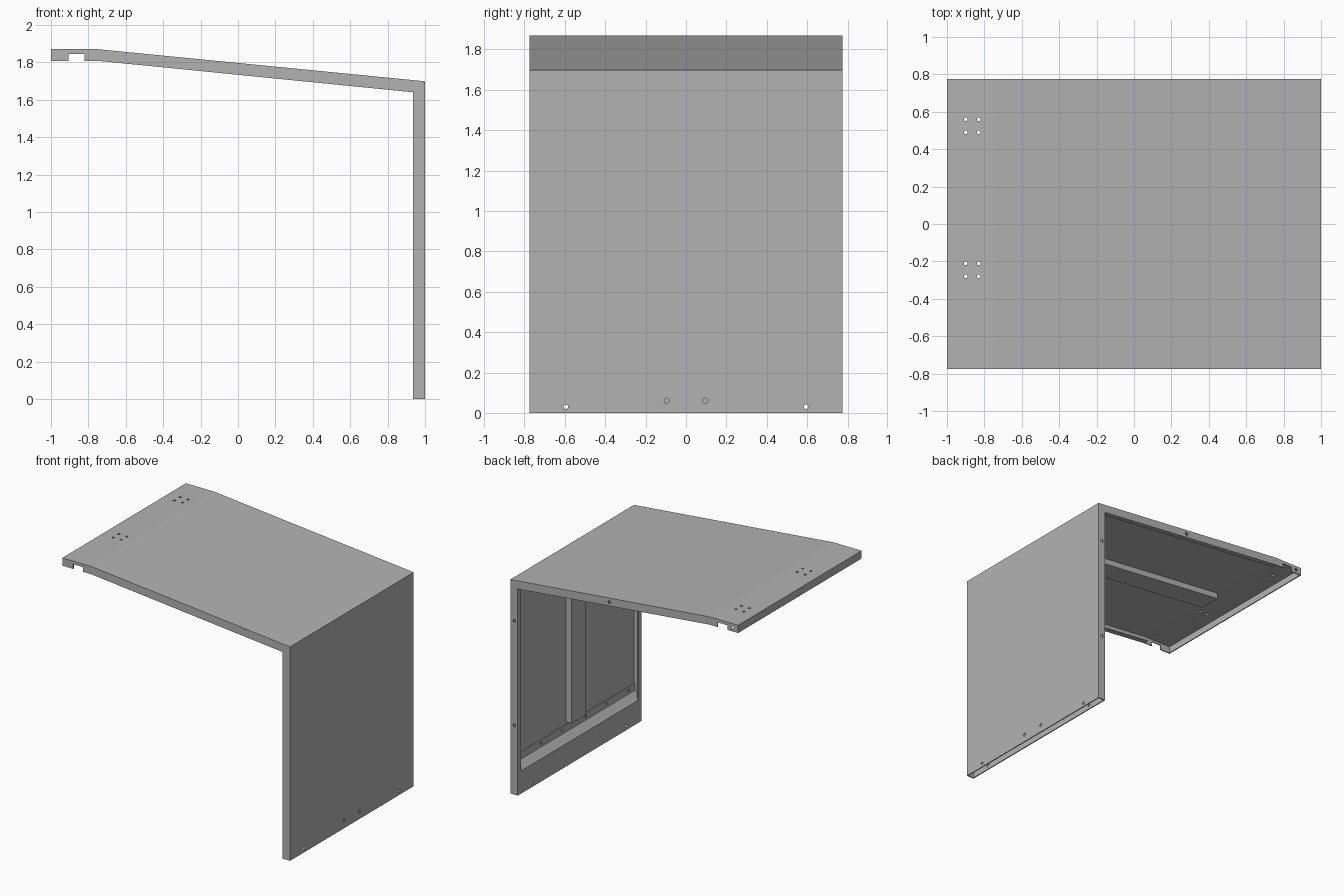
import bpy, bmesh
from mathutils import Matrix, Vector

cube = bpy.data.objects.get("Cube")
if cube:
    bpy.data.objects.remove(cube, do_unlink=True)

T = 0.008      # sheet thickness
W = 0.775      # half depth
D = 0.062      # flange depth
LIP = 0.04     # return lip width
BEND, INNER = -0.75, 0.935
INNER_TOP = 1.64

grey = bpy.data.materials.new("sheet_grey")
grey.use_nodes = True
COLOUR = (0.45, 0.45, 0.45, 1)
grey.diffuse_color = COLOUR
grey.node_tree.nodes["Principled BSDF"].inputs["Base Color"].default_value = COLOUR


def roof(x, drop=0.0):
    """Point on the roof surface at x, lowered by drop."""
    return (x, 1.87 - max(0, x - BEND) * 0.098 - drop)


def finish(name, bm):
    bmesh.ops.recalc_face_normals(bm, faces=bm.faces[:])
    mesh = bpy.data.meshes.new(name)
    bm.to_mesh(mesh)
    bm.free()
    mesh.materials.append(grey)
    obj = bpy.data.objects.new(name, mesh)
    bpy.context.collection.objects.link(obj)
    return obj


def prism(name, outline, y0, y1):
    """Extrude an x-z outline along y."""
    bm = bmesh.new()
    face = bm.faces.new([bm.verts.new((x, y0, z)) for x, z in outline])
    ext = bmesh.ops.extrude_face_region(bm, geom=[face])
    verts = [g for g in ext["geom"] if isinstance(g, bmesh.types.BMVert)]
    bmesh.ops.translate(bm, verts=verts, vec=(0, y1 - y0, 0))
    return finish(name, bm)


def rect(x0, x1, z0, z1):
    return [(x0, z0), (x1, z0), (x1, z1), (x0, z1)]


def drill(obj, centres, radius, axis, depth):
    """Cut round holes through a part."""
    bm = bmesh.new()
    turn = Vector((0, 0, 1)).rotation_difference(Vector(axis)).to_matrix().to_4x4()
    for c in centres:
        bmesh.ops.create_cone(bm, cap_ends=True, segments=16, radius1=radius,
                              radius2=radius, depth=depth,
                              matrix=Matrix.Translation(c) @ turn)
    cutter = finish("hole_cutter", bm)
    cutter.hide_render = True
    mod = obj.modifiers.new("holes", 'BOOLEAN')
    mod.operation, mod.solver, mod.object = 'DIFFERENCE', 'EXACT', cutter
    bpy.context.view_layer.objects.active = obj
    bpy.ops.object.modifier_apply(modifier=mod.name)
    bpy.data.objects.remove(cutter, do_unlink=True)


X, Y, Z = (1, 0, 0), (0, 1, 0), (0, 0, 1)

# Roof skin with mounting holes near the free edge
roof_skin = prism("roof_skin", [roof(-1), roof(BEND), roof(1),
                                roof(1, T), roof(BEND, T), roof(-1, T)], -W, W)
drill(roof_skin, [(x, y, 1.865) for x in (-0.9, -0.83)
                  for y in (0.56, 0.49, -0.21, -0.28)], 0.01, Z, 0.1)

# Wall skin with base holes
wall_skin = prism("wall_skin", rect(1 - T, 1, 0, roof(1, T)[1]), -W, W)
drill(wall_skin, [(1, y, 0.06) for y in (-0.095, 0.095)], 0.013, X, 0.1)
bolts = [(0.97, y, 0.03) for y in (-0.595, 0.595)]
drill(wall_skin, bolts, 0.011, X, 0.2)

# Side flanges and return lips, front and back
notch_top = 1.845
roof_edge = [roof(-1, T), roof(BEND, T), roof(1 - T, T), (INNER, INNER_TOP),
             roof(BEND, D), roof(-0.82, D), (-0.82, notch_top),
             (-0.905, notch_top), roof(-0.905, D), roof(-1, D)]
wall_edge = [(INNER, 0), (1 - T, 0), roof(1 - T, T), (INNER, INNER_TOP)]
roof_lip = [roof(BEND, D), (INNER, INNER_TOP), (INNER, INNER_TOP + T), roof(BEND, D - T)]
wall_lip = rect(INNER, INNER + T, 0.18, INNER_TOP)
for side, s in (("front", -1), ("back", 1)):
    outer, inner, lip = s * W, s * (W - T), s * (W - LIP)
    roof_flange = prism(side + "_roof_flange", roof_edge, inner, outer)
    wall_flange = prism(side + "_wall_flange", wall_edge, inner, outer)
    prism(side + "_roof_lip", roof_lip, lip, inner)
    prism(side + "_wall_lip", wall_lip, lip, inner)
    if s > 0:
        drill(roof_flange, [(0.13, W, roof(0.13, 0.033)[1]),
                            (-0.95, W, 1.838)], 0.012, Y, 0.05)
        drill(wall_flange, [(0.965, W, z) for z in (0.55, 1.38)], 0.012, Y, 0.05)

# Free edge flange and mitred corner plate
prism("free_edge_flange", rect(-1, -1 + T, 1.87 - D, 1.87 - T), T - W, W - T)
prism("corner_plate", [(INNER, INNER_TOP), roof(1 - T, T), roof(1 - 2 * T, T),
                       (INNER, INNER_TOP + T)], T - W, W - T)

# Folded base plate inside the wall
base_plate = prism("base_plate", [
    (INNER, 0), (INNER, 0.18), (0.984, 0.235), (0.984, 0.29), (1 - T, 0.29),
    (1 - T, 0.232), (INNER + T, 0.177), (INNER + T, 0)], T - W, W - T)
drill(base_plate, bolts, 0.011, X, 0.2)
drill(base_plate, [(0.98, s * y, 0.262) for s in (-1, 1)
                   for y in (0.15, 0.41, 0.69)], 0.01, X, 0.022)

# Stiffening channels under the roof and inside the wall
C = 0.09
inner_x = 0.93
channels = {
    "wall_channel": (rect(0.942, 0.942 + T, 0.31, 1.63),
                     rect(0.942 + T, 1 - T, 0.31, 1.63)),
    "roof_channel": ([roof(BEND, 0.055), roof(inner_x, 0.055),
                      roof(inner_x, 0.055 - T), roof(BEND, 0.055 - T)],
                     [roof(BEND, 0.055 - T), roof(inner_x, 0.055 - T),
                      roof(inner_x, T), roof(BEND, T)]),
}
for name, (web, leg) in channels.items():
    prism(name + "_web", web, -C, C)
    prism(name + "_front_side", leg, -C, T - C)
    prism(name + "_back_side", leg, C - T, C)
